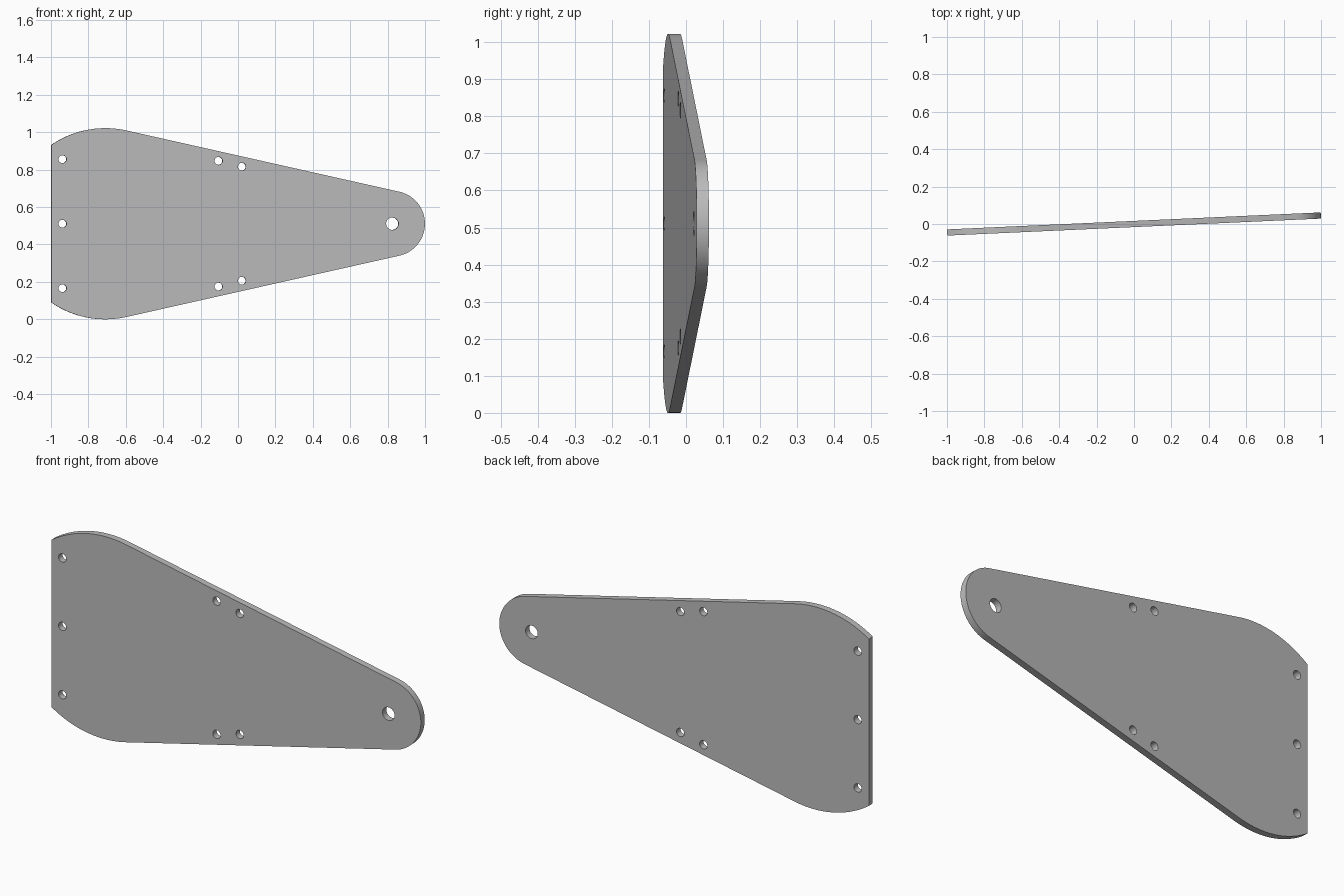
import bpy, bmesh
from math import sin, cos, asin, acos, pi, atan
from mathutils import Matrix

if "Cube" in bpy.data.objects:
    bpy.data.objects.remove(bpy.data.objects["Cube"], do_unlink=True)

MID = 0.511          # height of the plate's axis of symmetry
THICK = 0.033
BIG_X, BIG_R = -0.71, 0.511
TIP_X, TIP_R = 0.825, 0.175


def arc(cx, r, a0, a1, n):
    return [(cx + r * cos(a0 + (a1 - a0) * i / n),
             r * sin(a0 + (a1 - a0) * i / n)) for i in range(n + 1)]


def add_loop(bm, pts):
    vs = [bm.verts.new((x, -THICK / 2, z + MID)) for x, z in pts]
    for a, b in zip(vs, vs[1:] + vs[:1]):
        bm.edges.new((a, b))


# Outline: rounded tip, tangent sides, wide arcs and a straight cut end
tangent = pi / 2 - asin((BIG_R - TIP_R) / (TIP_X - BIG_X))
cut = acos((-1 - BIG_X) / BIG_R)
outline = (arc(TIP_X, TIP_R, -tangent, tangent, 48)
           + arc(BIG_X, BIG_R, tangent, cut, 32)
           + arc(BIG_X, BIG_R, -cut, -tangent, 32))

bm = bmesh.new()
add_loop(bm, outline)

# Pivot hole and screw holes, mirrored about the axis
holes = [(TIP_X, 0, 0.033), (-0.94, 0, 0.021)]
for x, z in ((-0.94, 0.345), (-0.105, 0.336), (0.02, 0.305)):
    holes += [(x, z, 0.021), (x, -z, 0.021)]
for x, z, r in holes:
    add_loop(bm, [(px, pz + z) for px, pz in arc(x, r, 0, 2 * pi, 24)[:-1]])

# Fill the face around the holes, then give it thickness
bmesh.ops.triangle_fill(bm, edges=bm.edges[:], use_beauty=True)
ext = bmesh.ops.extrude_face_region(bm, geom=bm.faces[:], use_keep_orig=True)
top = [v for v in ext["geom"] if isinstance(v, bmesh.types.BMVert)]
bmesh.ops.translate(bm, verts=top, vec=(0, THICK, 0))
bmesh.ops.recalc_face_normals(bm, faces=bm.faces[:])

# The whole plate is turned slightly about the vertical
bm.transform(Matrix.Rotation(atan(0.0455), 4, "Z"))
mesh = bpy.data.meshes.new("plate")
bm.to_mesh(mesh)
bm.free()
plate = bpy.data.objects.new("plate", mesh)
bpy.context.collection.objects.link(plate)

# Plain grey
grey = bpy.data.materials.new("grey")
grey.use_nodes = True
colour = (0.5, 0.5, 0.5, 1)
grey.diffuse_color = colour
grey.node_tree.nodes["Principled BSDF"].inputs["Base Color"].default_value = colour
mesh.materials.append(grey)

bpy.context.view_layer.objects.active = plate
plate.select_set(True)
bpy.ops.object.shade_smooth_by_angle(angle=pi / 6)
